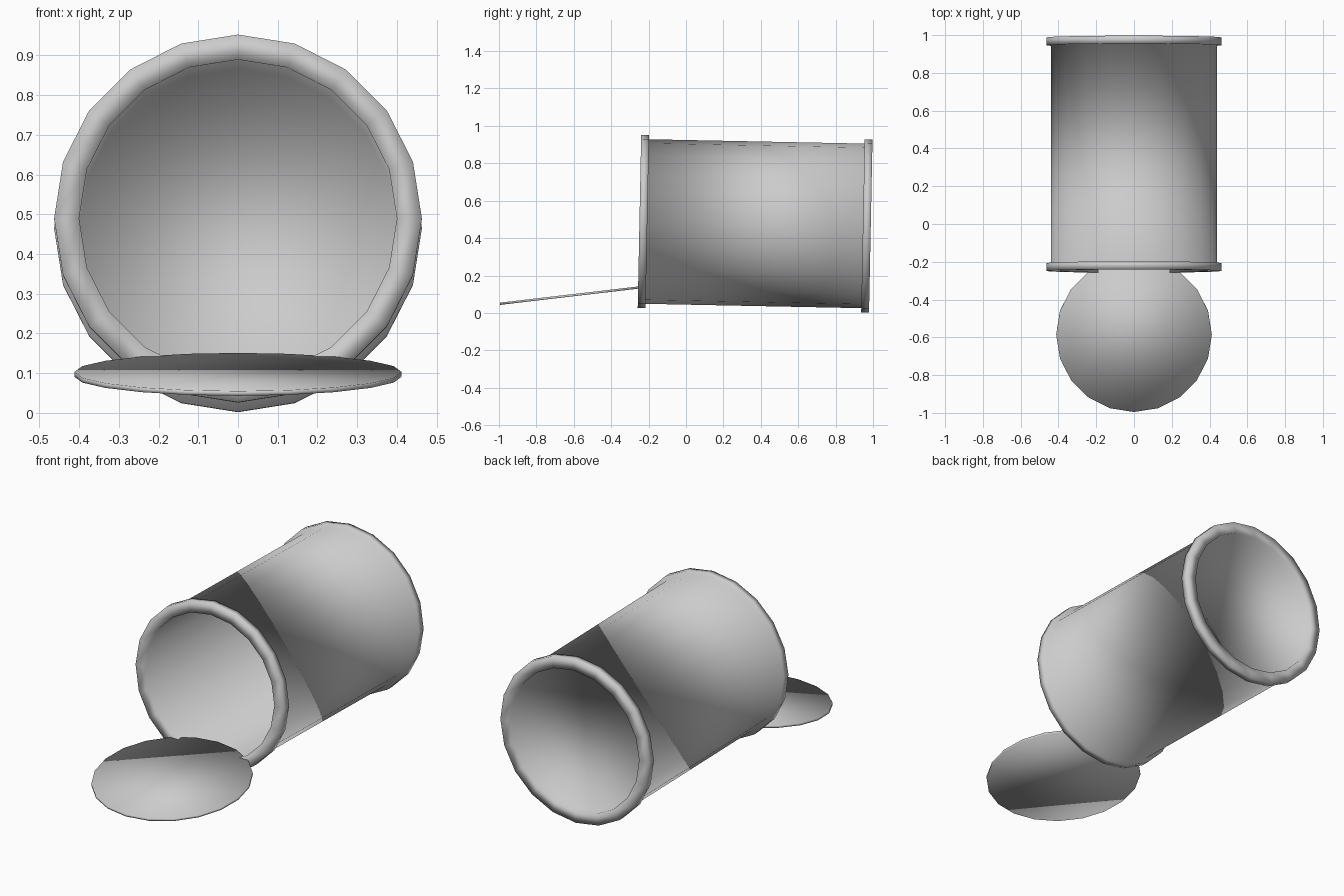
import bpy, bmesh
from math import sin, cos, pi, radians

if "Cube" in bpy.data.objects:
    bpy.data.objects.remove(bpy.data.objects["Cube"])

SIDES = 20


def revolve(name, profile, loc, tilt):
    """Spin (radius, y) points round the local y axis and cap both ends."""
    bm = bmesh.new()
    rings = [[bm.verts.new((r * cos(2 * pi * i / SIDES), y,
                            r * sin(2 * pi * i / SIDES)))
              for i in range(SIDES)] for r, y in profile]
    for a, b in zip(rings, rings[1:]):
        for i in range(SIDES):
            j = (i + 1) % SIDES
            bm.faces.new((a[i], a[j], b[j], b[i]))
    bm.faces.new(rings[0])
    bm.faces.new(rings[-1])
    bmesh.ops.recalc_face_normals(bm, faces=bm.faces)
    for f in bm.faces:
        f.smooth = True          # soft shading over every edge
    mesh = bpy.data.meshes.new(name)
    bm.to_mesh(mesh)
    bm.free()
    ob = bpy.data.objects.new(name, mesh)
    bpy.context.collection.objects.link(ob)
    ob.location = loc
    ob.rotation_euler.x = radians(tilt)
    return ob


H, T = 0.5975, 0.021             # half length between rims, half rim width
INNER, WALL, RIM = 0.40, 0.44, 0.463

# Can in one skin: inside, front rim, outer wall, back rim, recessed back end
revolve("can_body", [
    (INNER, H - T - 0.012), (INNER, -H - T),
    (RIM, -H - T), (RIM, -H + T),
    (WALL, -H + T), (WALL, H - T),
    (RIM, H - T), (RIM, H + T),
    (INNER, H + T), (INNER, H - T)], (0, 0.3695, 0.477), -1.15)

# Opened lid sloping down from the lower front rim
revolve("lid", [(0.412, 0.006), (0.412, -0.006)], (0, -0.5855, 0.097), 96.7)
